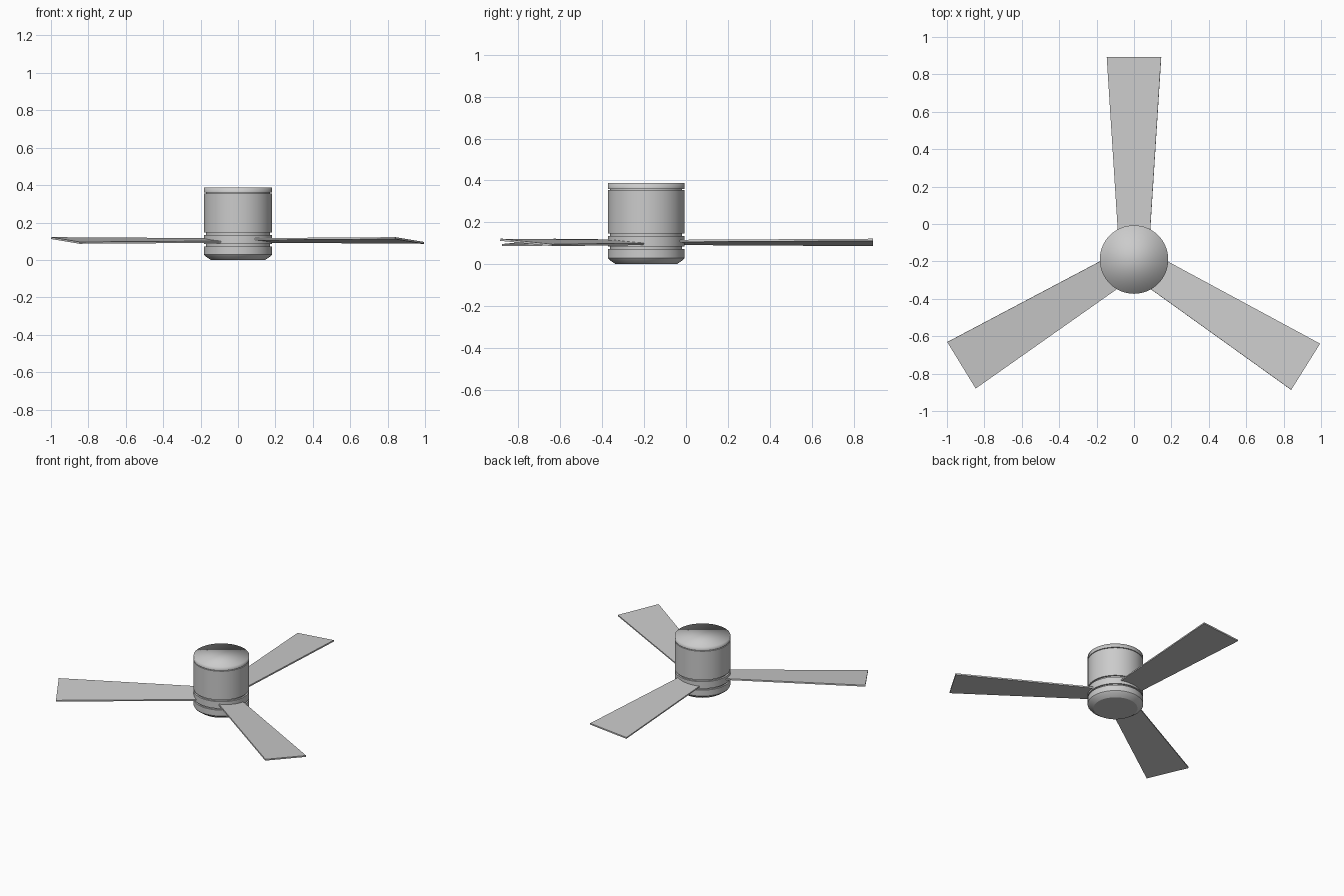
import bpy, bmesh, math
from mathutils import Matrix, Vector

if "Cube" in bpy.data.objects:
    bpy.data.objects.remove(bpy.data.objects["Cube"], do_unlink=True)

HUB = Vector((0, -0.19, 0))
RADIUS = 0.183
SEGMENTS = 64

# One plain grey finish for the whole fan
grey = bpy.data.materials.new("satin_grey")
grey.use_nodes = True
grey.diffuse_color = (0.6, 0.6, 0.6, 1)
grey.node_tree.nodes["Principled BSDF"].inputs["Base Color"].default_value = grey.diffuse_color


def add_object(name, bm):
    bmesh.ops.recalc_face_normals(bm, faces=bm.faces)
    mesh = bpy.data.meshes.new(name)
    bm.to_mesh(mesh)
    bm.free()
    mesh.materials.append(grey)
    obj = bpy.data.objects.new(name, mesh)
    bpy.context.collection.objects.link(obj)
    return obj


def lathe(name, profile, soft_top=False):
    """Turn (radius, height) points into a closed, capped round part."""
    bm = bmesh.new()
    rings = []
    for r, z in profile:
        turns = [math.tau * i / SEGMENTS for i in range(SEGMENTS)]
        rings.append([bm.verts.new((r * math.cos(a), r * math.sin(a), z)) for a in turns])
    for low, high in zip(rings, rings[1:]):
        for i in range(SEGMENTS):
            j = (i + 1) % SEGMENTS
            bm.faces.new((low[i], low[j], high[j], high[i]))
    bm.faces.new(rings[0])
    bm.faces.new(rings[-1])
    bmesh.ops.recalc_face_normals(bm, faces=bm.faces)
    top = set(rings[-1])
    for face in bm.faces:
        face.smooth = True
    for edge in bm.edges:
        on_top = all(v in top for v in edge.verts)
        edge.smooth = edge.calc_face_angle() < math.radians(30) or (soft_top and on_top)
    obj = add_object(name, bm)
    obj.location = HUB
    return obj


# Motor body: stacked drums separated by narrow grooves around a core
lathe("motor_core", [(0.172, 0.04), (0.172, 0.37)])
lathe("bottom_cover", [(0.145, 0), (0.175, 0.02), (RADIUS, 0.03), (RADIUS, 0.073)])
lathe("blade_rotor", [(RADIUS, 0.084), (RADIUS, 0.134)])
lathe("motor_housing", [(RADIUS, 0.146), (RADIUS, 0.355)])
lathe("ceiling_mount", [(RADIUS, 0.36), (RADIUS, 0.387)], soft_top=True)


def blade(name, angle):
    """Thin tapered paddle, pitched about its own length."""
    root, tip, root_half, tip_half, thick = 0.05, 1.082, 0.08, 0.146, 0.01
    bm = bmesh.new()
    outline = [(root, -root_half), (tip, -tip_half), (tip, tip_half), (root, root_half)]
    face = bm.faces.new([bm.verts.new((x, y, -thick / 2)) for x, y in outline])
    grown = bmesh.ops.extrude_face_region(bm, geom=[face])["geom"]
    bmesh.ops.translate(bm, vec=(0, 0, thick),
                        verts=[g for g in grown if isinstance(g, bmesh.types.BMVert)])
    obj = add_object(name, bm)
    obj.matrix_world = (Matrix.Translation(HUB + Vector((0, 0, 0.104)))
                        @ Matrix.Rotation(math.radians(angle), 4, "Z")
                        @ Matrix.Rotation(math.radians(-5), 4, "X"))


# Three blades around the rotor
for name, angle in (("back_blade", 90), ("right_blade", 211.5), ("left_blade", 328)):
    blade(name, angle)
